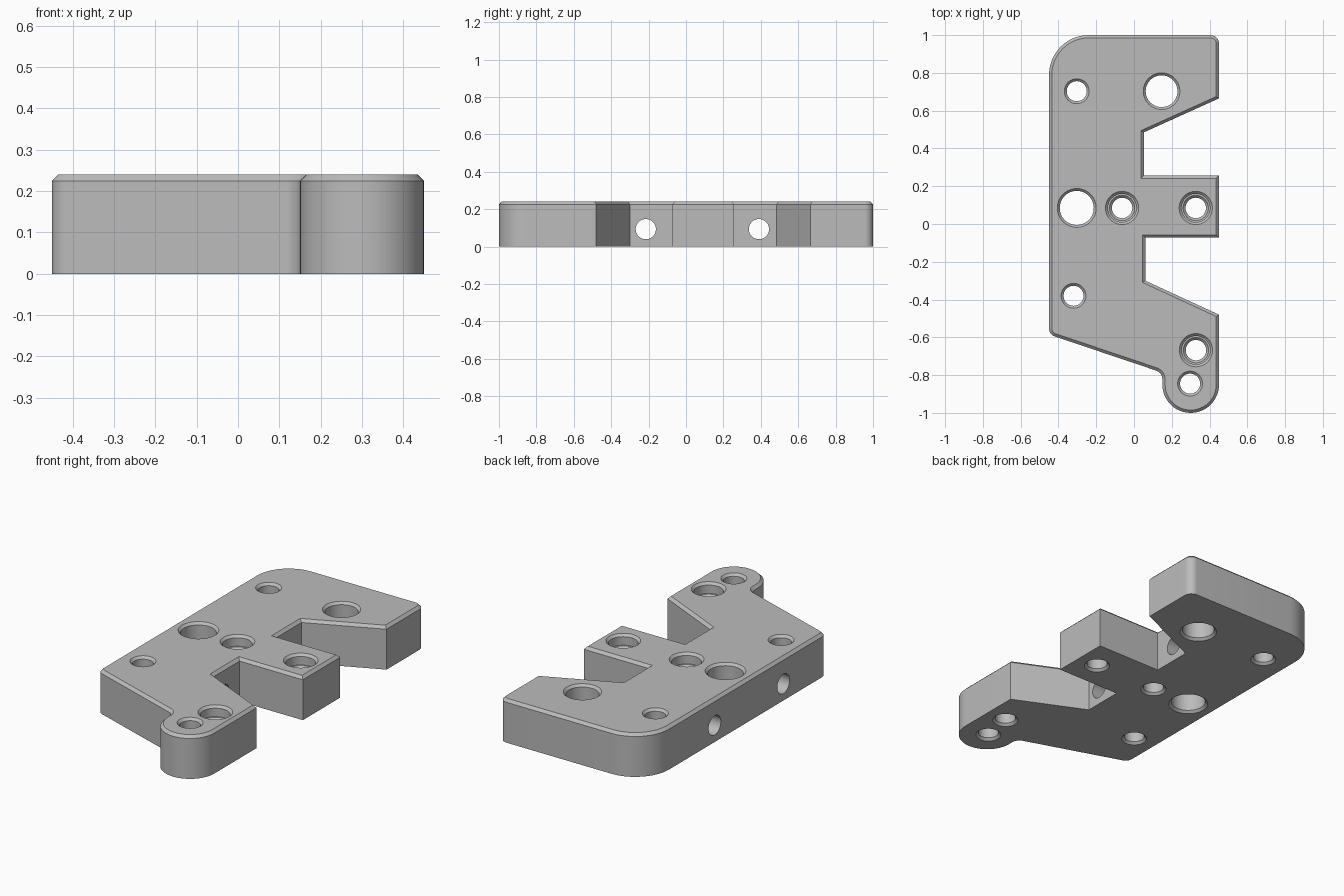
import bpy
import bmesh
from math import cos, sin, tan, pi
from mathutils import Vector, Matrix

HEIGHT = 0.24
CHAMFER = 0.015

default = bpy.data.objects.get("Cube")
if default:
    bpy.data.objects.remove(default, do_unlink=True)

metal = bpy.data.materials.new("plain grey metal")
metal.use_nodes = True
grey = (0.5, 0.5, 0.5, 1)
metal.diffuse_color = grey
metal.node_tree.nodes["Principled BSDF"].inputs["Base Color"].default_value = grey


def make_object(name, bm):
    bmesh.ops.recalc_face_normals(bm, faces=bm.faces)
    mesh = bpy.data.meshes.new(name)
    bm.to_mesh(mesh)
    bm.free()
    mesh.materials.append(metal)
    obj = bpy.data.objects.new(name, mesh)
    bpy.context.collection.objects.link(obj)
    return obj


def rounded(corners, steps=12):
    """Outline points with each (x, y, radius) corner replaced by an arc."""
    points = []
    for i, (x, y, r) in enumerate(corners):
        p = Vector((x, y))
        if not r:
            points.append(p)
            continue
        a = (Vector(corners[i - 1][:2]) - p).normalized()
        b = (Vector(corners[(i + 1) % len(corners)][:2]) - p).normalized()
        half = a.angle(b) / 2
        centre = p + (a + b).normalized() * r / sin(half)
        start = p + a * r / tan(half) - centre
        sweep = start.angle_signed(p + b * r / tan(half) - centre)
        for k in range(steps + 1):
            t = -sweep * k / steps
            points.append(centre + Matrix.Rotation(t, 2) @ start)
    return points


# Plate outline, counter-clockwise from the rounded foot
outline = rounded([
    (0.15, -1, 0.1495), (0.45, -1, 0.1495),
    (0.45, -0.48, 0), (0.06, -0.3, 0), (0.06, -0.072, 0),
    (0.45, -0.072, 0), (0.45, 0.257, 0), (0.052, 0.257, 0),
    (0.052, 0.485, 0), (0.45, 0.665, 0),
    (0.45, 1, 0.045), (-0.45, 1, 0.21),
    (-0.45, -0.585, 0.045), (0.15, -0.787, 0.05),
])

# Plate: extruded outline with a chamfered top rim
bm = bmesh.new()
base = bm.faces.new([bm.verts.new((p.x, p.y, 0)) for p in outline])
top = bmesh.ops.extrude_face_region(bm, geom=[base], use_keep_orig=True)["geom"]
top_verts = [v for v in top if isinstance(v, bmesh.types.BMVert)]
bmesh.ops.translate(bm, verts=top_verts, vec=(0, 0, HEIGHT))
bmesh.ops.recalc_face_normals(bm, faces=bm.faces)
rim = [e for e in bm.edges if all(v.co.z > HEIGHT / 2 for v in e.verts)]
bmesh.ops.bevel(bm, geom=rim, offset=CHAMFER, offset_type='OFFSET',
                segments=1, affect='EDGES', clamp_overlap=False)
plate = make_object("mounting_plate", bm)


def turned_cutter(name, profile, matrix, sides=48):
    """Solid of revolution about local z from (radius, height) pairs."""
    bm = bmesh.new()
    rings = [[bm.verts.new((r * cos(2 * pi * k / sides), r * sin(2 * pi * k / sides), z))
              for k in range(sides)] for r, z in profile]
    for low, high in zip(rings, rings[1:]):
        for k in range(sides):
            n = (k + 1) % sides
            bm.faces.new((low[k], low[n], high[n], high[k]))
    bm.faces.new(rings[0][::-1])
    bm.faces.new(rings[-1])
    bm.transform(matrix)
    obj = make_object(name, bm)
    obj.hide_render = True
    return obj


def plain_hole(r, c=0.013):
    e = 0.02
    return [(r + c + e, -e), (r, c), (r, HEIGHT - c), (r + c + e, HEIGHT + e)]


def stepped_hole(r, wide, c=0.013, depth=0.06):
    e = 0.02
    ledge = HEIGHT - depth
    return [(r + c + e, -e), (r, c), (r, ledge - c), (r + c, ledge),
            (wide, ledge), (wide, HEIGHT - c), (wide + c + e, HEIGHT + e)]


small, medium, large = plain_hole(0.053), plain_hole(0.084), plain_hole(0.09)
stepped = stepped_hole(0.054, 0.075)
cutters = []

# Vertical holes
for x, y, profile in [
    (-0.303, 0.703, small), (-0.32, -0.38, small), (0.297, -0.845, small),
    (0.146, 0.703, medium), (-0.303, 0.085, large),
    (-0.063, 0.085, stepped), (0.327, 0.085, stepped), (0.328, -0.668, stepped),
]:
    cutters.append(turned_cutter("hole_cutter", profile, Matrix.Translation((x, y, 0))))

# Cross holes from the right edge into the two notches
for y in (-0.215, 0.39):
    matrix = Matrix.Translation((-0.5, y, 0.093)) @ Matrix.Rotation(pi / 2, 4, 'Y')
    cutters.append(turned_cutter("cross_hole_cutter", [(0.054, 0), (0.054, 0.65)], matrix))

# Cut, apply and tidy
bpy.ops.object.select_all(action='DESELECT')
bpy.context.view_layer.objects.active = plate
plate.select_set(True)
for cutter in cutters:
    cut = plate.modifiers.new("cut", 'BOOLEAN')
    cut.operation = 'DIFFERENCE'
    cut.solver = 'EXACT'
    cut.object = cutter
    bpy.ops.object.modifier_apply(modifier=cut.name)
for cutter in cutters:
    bpy.data.objects.remove(cutter, do_unlink=True)
bpy.ops.object.shade_smooth_by_angle(angle=pi / 6)
